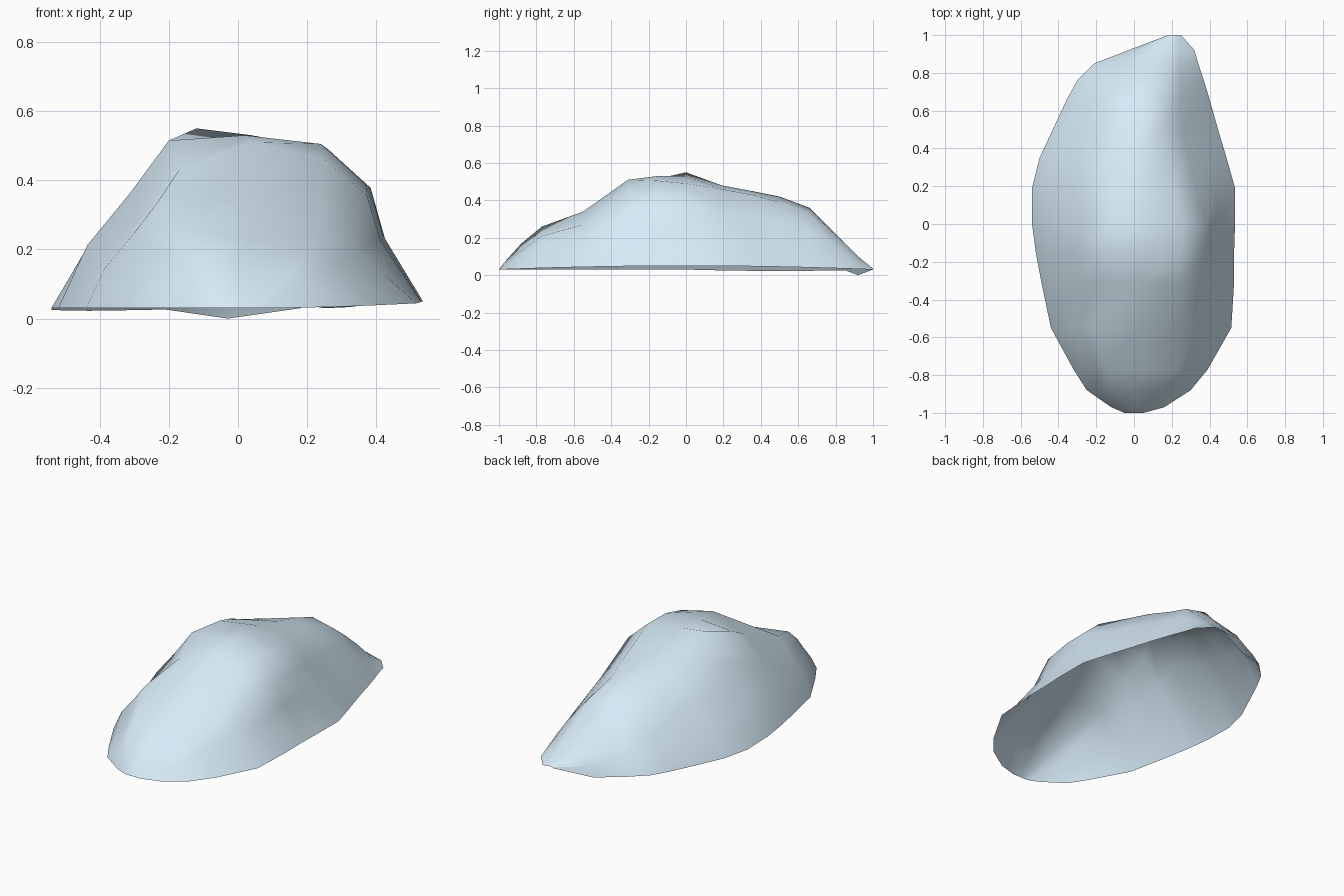
import bpy, bmesh
from mathutils import Vector

if "Cube" in bpy.data.objects:
    bpy.data.objects.remove(bpy.data.objects["Cube"])

# Cross-sections front to back:
# y, left rim x, left shoulder (x, z), crest (x, z), right shoulder (x, z), right rim x
SECTIONS = [
    (-1.00, -.05, -.03, .03, .00, .03, .03, .03, .05),
    (-.97, -.12, -.06, .07, .00, .07, .07, .06, .16),
    (-.88, -.25, -.12, .17, .00, .15, .15, .13, .30),
    (-.77, -.32, -.14, .26, .03, .23, .22, .21, .39),
    (-.55, -.44, -.23, .34, .02, .34, .24, .27, .515),
    (-.31, -.49, -.17, .43, .04, .51, .25, .46, .53),
    (-.15, -.52, -.20, .515, .02, .53, .24, .505, .53),
    (.00, -.54, -.12, .55, .04, .53, .26, .49, .535),
    (.19, -.54, -.19, .47, .00, .48, .21, .46, .535),
    (.35, -.50, -.18, .41, .02, .45, .18, .43, .49),
    (.50, -.43, -.17, .35, .04, .42, .15, .39, .445),
    (.66, -.355, -.14, .29, .03, .36, .17, .33, .40),
    (.76, -.30, -.12, .22, .05, .26, .18, .25, .37),
    (.85, -.21, -.06, .14, .09, .17, .19, .17, .34),
    (.92, -.03, .03, .08, .12, .09, .20, .10, .32),
    (1.00, .18, .19, .035, .21, .035, .22, .035, .25),
]


def flank(rim, shoulder, side, t_low, low, high):
    """Slope from the rim up to the shoulder, bulging by low and high amounts."""
    out = Vector((side, 0, 1)) * .05 * (shoulder.z - rim.z)
    return [rim, rim.lerp(shoulder, t_low) + out * low, rim.lerp(shoulder, .67) + out * high, shoulder]


def section(y, xl, slx, slz, cx, cz, srx, srz, xr):
    zl = 0 if y == .92 else .03 - .03 * max(0, y) * (1 - y)
    zr = .05 - .02 * y * y
    left = flank(Vector((xl, y, zl)), Vector((slx, y, slz)), -1, .33, .9, .3)
    # The middle of the right side is a steep wall above a gentler skirt
    wall = (.43, .1, 1.5) if -.35 < y < .1 else (.33, .4, .3)
    right = flank(Vector((xr, y, zr)), Vector((srx, y, srz)), 1, *wall)
    return left + [Vector((cx, y, cz))] + right[::-1]


# Open-bottomed rock shell
bm = bmesh.new()
rows = [[bm.verts.new(p) for p in section(*s)] for s in SECTIONS]
for a, b in zip(rows, rows[1:]):
    for i in range(len(a) - 1):
        bm.faces.new((a[i], a[i + 1], b[i + 1], b[i]))
bmesh.ops.recalc_face_normals(bm, faces=bm.faces[:])
if sum(f.normal.z for f in bm.faces) < 0:
    bmesh.ops.reverse_faces(bm, faces=bm.faces[:])
mesh = bpy.data.meshes.new("rock_shell")
bm.to_mesh(mesh)
bm.free()
rock = bpy.data.objects.new("rock_shell", mesh)
bpy.context.collection.objects.link(rock)
for p in mesh.polygons:
    p.use_smooth = True

# Pale blue stone
mat = bpy.data.materials.new("pale_blue")
mat.diffuse_color = (.68, .83, .93, 1)
mat.use_nodes = True
mat.node_tree.nodes["Principled BSDF"].inputs["Base Color"].default_value = mat.diffuse_color
mesh.materials.append(mat)
